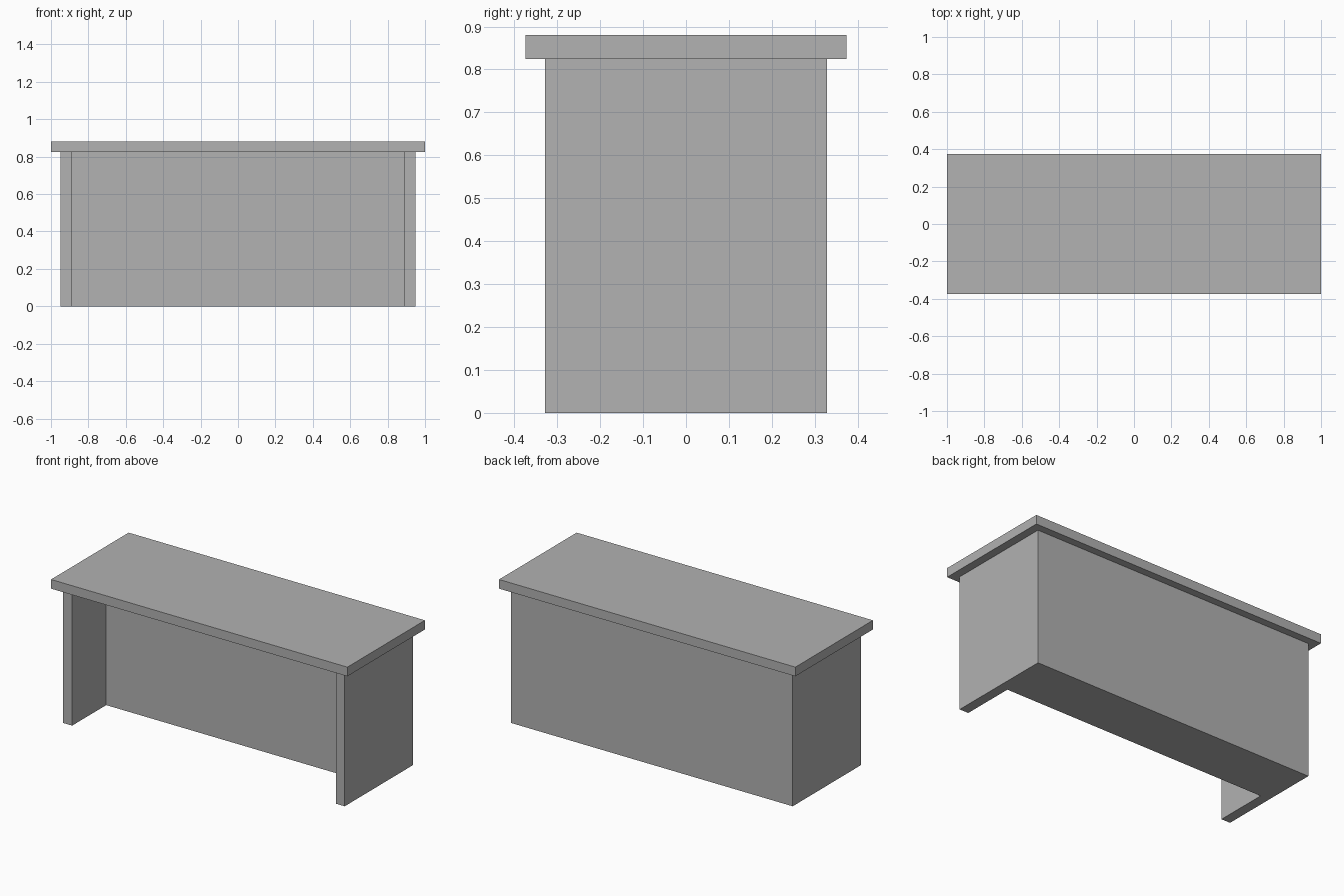
import bpy

old = bpy.data.objects.get("Cube")
if old:
    bpy.data.objects.remove(old, do_unlink=True)

# Single grey finish
grey = bpy.data.materials.new("plain_grey")
grey.use_nodes = True
colour = (0.445, 0.445, 0.445, 1)
grey.diffuse_color = colour
grey.node_tree.nodes["Principled BSDF"].inputs["Base Color"].default_value = colour


def box(name, low, high):
    """Add a flat-shaded box between two opposite corners."""
    centre = [(a + b) / 2 for a, b in zip(low, high)]
    size = [b - a for a, b in zip(low, high)]
    bpy.ops.mesh.primitive_cube_add(size=1, location=centre)
    obj = bpy.context.object
    obj.name = name
    obj.scale = size
    bpy.ops.object.transform_apply(location=False, rotation=False, scale=True)
    obj.data.materials.append(grey)
    return obj


outer_x, inner_x = 0.95, 0.89
depth, under = 0.328, 0.824

# Overhanging top slab
box("desk_top", (-1, -0.374, under), (1, 0.374, 0.88))

# Side panels, full depth
box("left_side_panel", (inner_x, -depth, 0), (outer_x, depth, under))
box("right_side_panel", (-outer_x, -depth, 0), (-inner_x, depth, under))

# Solid body filling the rear half, leaving an open recess in front
box("rear_body", (-inner_x, 0, 0), (inner_x, depth, under))
